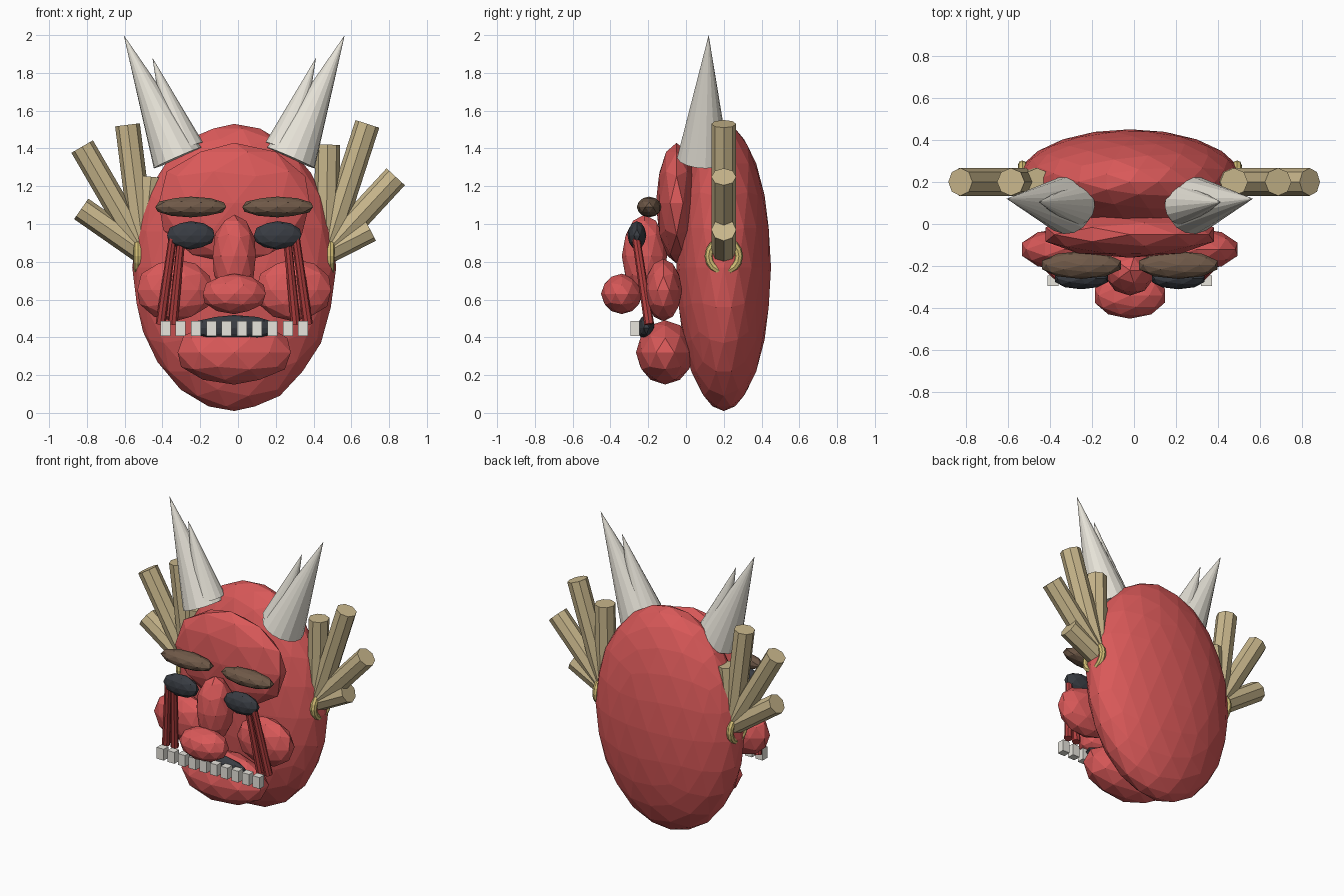
import bpy
from mathutils import Vector

if "Cube" in bpy.data.objects:
    bpy.data.objects.remove(bpy.data.objects["Cube"])

CX = -0.02  # face centre line


def material(name, rgb):
    m = bpy.data.materials.new(name)
    m.diffuse_color = (*rgb, 1)
    m.use_nodes = True
    m.node_tree.nodes["Principled BSDF"].inputs["Base Color"].default_value = m.diffuse_color
    return m


RED = material("red", (0.70, 0.10, 0.10))
DARK_RED = material("dark_red", (0.45, 0.05, 0.05))
BLACK = material("black", (0.04, 0.045, 0.055))
BROWN = material("brown", (0.16, 0.10, 0.065))
BONE = material("bone", (0.80, 0.77, 0.69))
WHITE = material("white", (0.80, 0.78, 0.72))
STRAW = material("straw", (0.58, 0.47, 0.26))
ROPE = material("rope", (0.65, 0.52, 0.18))


def finish(name, mat):
    o = bpy.context.object
    o.name = name
    o.data.materials.append(mat)
    return o


def blob(name, loc, radii, mat, sub=2):
    bpy.ops.mesh.primitive_ico_sphere_add(subdivisions=sub, radius=1, location=loc)
    o = finish(name, mat)
    o.scale = radii
    return o


def rod(name, a, b, r1, r2, sides, mat):
    a, b = Vector(a), Vector(b)
    d = b - a
    bpy.ops.mesh.primitive_cone_add(vertices=sides, radius1=r1, radius2=r2,
                                    depth=d.length, location=(a + b) / 2)
    o = finish(name, mat)
    o.rotation_euler = d.to_track_quat('Z', 'Y').to_euler()
    return o


# Head and central features
blob("head", (CX, 0.20, 0.77), (0.54, 0.25, 0.76), RED, 3)
blob("forehead", (CX, -0.05, 1.11), (0.42, 0.11, 0.32), RED)
blob("chin", (CX, -0.11, 0.32), (0.315, 0.155, 0.17), RED)
blob("nose_bridge", (CX, -0.22, 0.83), (0.12, 0.12, 0.22), RED)
blob("nose_tip", (CX, -0.34, 0.63), (0.175, 0.11, 0.107), RED)
blob("mouth", (CX, -0.21, 0.45), (0.235, 0.047, 0.068), BLACK)

# Teeth
for i in range(10):
    bpy.ops.mesh.primitive_cube_add(size=1, location=(CX + (i - 4.5) * 0.081, -0.27, 0.447))
    finish("tooth", WHITE).scale = (0.053, 0.05, 0.078)

# Paired features
for s in (-1, 1):
    blob("cheek", (CX + s * 0.315, -0.12, 0.65), (0.208, 0.10, 0.165), RED)
    blob("eye", (CX + s * 0.23, -0.26, 0.94), (0.132, 0.05, 0.075), BLACK)
    blob("eyebrow", (CX + s * 0.23, -0.195, 1.09), (0.197, 0.066, 0.055), BROWN)
    for top, bottom in ((0.28, 0.325), (0.325, 0.39)):
        rod("tear_streak", (CX + s * bottom, -0.195, 0.47),
            (CX + s * top, -0.265, 0.93), 0.026, 0.022, 8, DARK_RED)
    rod("horn", (CX + s * 0.30, 0.09, 1.35), (CX + s * 0.585, 0.12, 2.0),
        0.138, 0, 16, BONE)
    rod("inner_horn", (CX + s * 0.26, 0.09, 1.40), (CX + s * 0.433, 0.105, 1.88),
        0.10, 0, 16, BONE)
    # Rope ring holding the straw
    bpy.ops.mesh.primitive_torus_add(major_segments=16, minor_segments=8,
                                     major_radius=0.08, minor_radius=0.022,
                                     location=(CX + s * 0.51, 0.20, 0.83),
                                     rotation=(0, 1.5708, 0))
    finish("rope_ring", ROPE)

# Straw bundles, a different fan on each side
fans = {
    -0.50: ((-0.46, 1.25), (-0.585, 1.525), (-0.825, 1.41), (-0.83, 1.08)),
    0.465: ((0.475, 1.42), (0.685, 1.53), (0.835, 1.25), (0.70, 0.97)),
}
for bx, ends in fans.items():
    for x, z in ends:
        rod("straw_stick", (bx, 0.20, 0.85), (x, 0.20, z), 0.066, 0.066, 8, STRAW)
